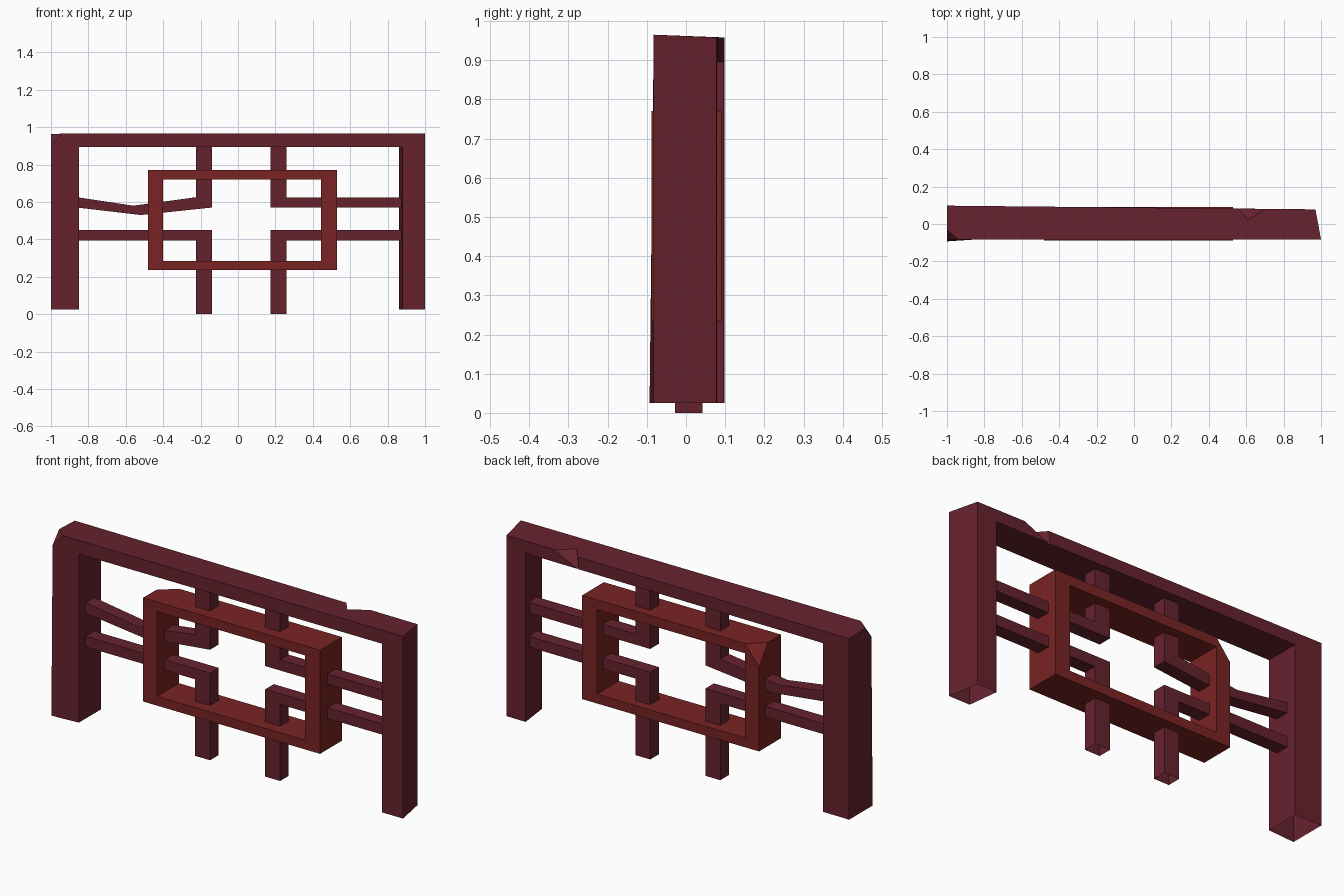
import bpy
import bmesh
from mathutils import Vector

cube = bpy.data.objects.get("Cube")
if cube:
    bpy.data.objects.remove(cube, do_unlink=True)


def make_material(name, colour):
    mat = bpy.data.materials.new(name)
    mat.use_nodes = True
    mat.diffuse_color = colour
    mat.node_tree.nodes["Principled BSDF"].inputs["Base Color"].default_value = colour
    return mat


maroon = make_material("maroon", (0.133, 0.016, 0.027, 1))
brick_red = make_material("brick red", (0.195, 0.017, 0.017, 1))


def add_object(name, bm, mat=None):
    bmesh.ops.recalc_face_normals(bm, faces=bm.faces)
    mesh = bpy.data.meshes.new(name)
    bm.to_mesh(mesh)
    bm.free()
    obj = bpy.data.objects.new(name, mesh)
    bpy.context.collection.objects.link(obj)
    if mat:
        mesh.materials.append(mat)
    return obj


def prism(name, front, back, y_front, y_back, mat=None):
    """Join a front and a back (x, z) outline; y_back is a function of x."""
    bm = bmesh.new()
    a = [bm.verts.new((x, y_front, z)) for x, z in front]
    b = [bm.verts.new((x, y_back(x), z)) for x, z in back]
    bm.faces.new(a)
    bm.faces.new(b[::-1])
    for i in range(len(a)):
        j = (i + 1) % len(a)
        bm.faces.new((a[i], b[i], b[j], a[j]))
    return add_object(name, bm, mat)


def rect(x0, x1, z0, z1):
    return [(x0, z0), (x1, z0), (x1, z1), (x0, z1)]


def chip(corners, outward):
    """Four-sided cutter whose first three corners lie on the cut plane."""
    bm = bmesh.new()
    v = [bm.verts.new(c) for c in corners] + [bm.verts.new(Vector(outward))]
    for tri in ((0, 1, 2), (0, 1, 3), (1, 2, 3), (2, 0, 3)):
        bm.faces.new([v[k] for k in tri])
    return add_object("chip_cutter", bm)


def cut(obj, cutters):
    for c in cutters:
        c.hide_render = True
        mod = obj.modifiers.new("cut", 'BOOLEAN')
        mod.operation = 'DIFFERENCE'
        mod.solver = 'EXACT'
        mod.object = c
    deps = bpy.context.evaluated_depsgraph_get()
    mesh = bpy.data.meshes.new_from_object(obj.evaluated_get(deps))
    obj.modifiers.clear()
    obj.data = mesh
    for c in cutters:
        bpy.data.objects.remove(c, do_unlink=True)


def open_bottom(obj):
    """Remove the downward faces at the feet, leaving hollow ends."""
    bm = bmesh.new()
    bm.from_mesh(obj.data)
    feet = [f for f in bm.faces if f.normal.z < -0.9 and f.calc_center_median().z < 0.1]
    bmesh.ops.delete(bm, geom=feet, context='FACES')
    bm.to_mesh(obj.data)
    bm.free()


# Outer frame: two posts and a top beam, slightly skewed at the left end
def arch(inner_right, outer_right, top):
    return [(-1, 0.025), (-0.85, 0.025), (-0.85, 0.895), (inner_right, 0.895),
            (inner_right, 0.025), (outer_right, 0.025), (outer_right, top), (-1, top)]


outer_frame = prism("outer_frame", arch(0.88, 1, 0.965), arch(0.86, 0.97, 0.958),
                    -0.083, lambda x: 0.088 - 0.01 * x, maroon)
corner_chip = chip([(-0.94, -0.083, 0.965), (-1, -0.03, 0.963), (-1, -0.083, 0.9)],
                   (-1.02, -0.11, 0.985))
beam_chip = chip([(0.70, 0.081, 0.958), (0.61, 0.02, 0.961), (0.555, 0.082, 0.89)],
                 (0.545, 0.105, 0.98))
cut(outer_frame, [corner_chip, beam_chip])
for v in outer_frame.data.vertices:
    if v.co.x < -0.9 and v.co.z < 0.1 and v.co.y < 0:
        v.co.y -= 0.01
open_bottom(outer_frame)

# Central rectangular frame with one chipped back corner
centre_frame = prism("centre_frame", rect(-0.48, 0.53, 0.235, 0.77),
                     rect(-0.48, 0.53, 0.235, 0.77), -0.088, lambda x: 0.09, brick_red)
opening = rect(-0.4, 0.445, 0.283, 0.72)
hole = prism("hole_cutter", opening, opening, -0.2, lambda x: 0.2)
frame_chip = chip([(-0.48, 0.02, 0.77), (-0.4, 0.09, 0.77), (-0.48, 0.09, 0.67)],
                  (-0.5, 0.11, 0.79))
cut(centre_frame, [hole, frame_chip])


# Lattice: four elbow bars, the upper one on the right side sagging
def elbow(name, inner, stem, end, z_near, z_far, z_end, sag=None):
    low, high = ([sag[0]], [sag[1]]) if sag else ([], [])
    outline = [(inner, z_near), (inner, z_end), (stem, z_end), (stem, z_far)]
    outline += high + [(end, z_far), (end, z_near)] + low
    return prism(name, outline, outline, -0.028, lambda x: 0.042, maroon)


for side, inner, stem, end in (("right", -0.14, -0.225, -0.86), ("left", 0.175, 0.26, 0.885)):
    sag = ((-0.52, 0.53), (-0.56, 0.58)) if side == "right" else None
    elbow(side + "_upper_bar", inner, stem, end, 0.57, 0.625, 0.91, sag)
    open_bottom(elbow(side + "_lower_bar", inner, stem, end, 0.45, 0.395, 0))
